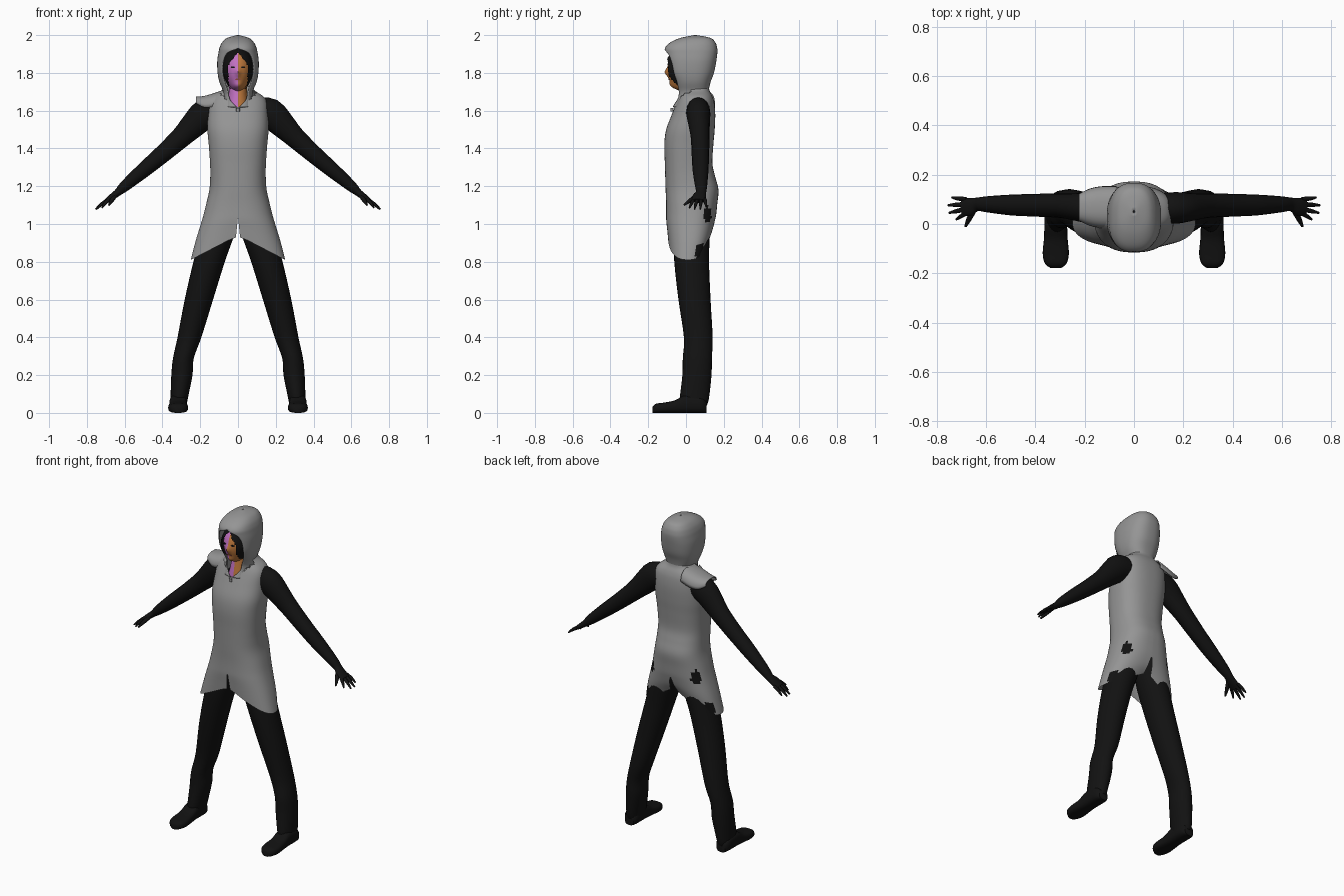
import bpy, bmesh, math
from mathutils import Vector

cube = bpy.data.objects.get("Cube")
if cube:
    bpy.data.objects.remove(cube)


def material(name, rgb):
    m = bpy.data.materials.new(name)
    m.use_nodes = True
    m.diffuse_color = (*rgb, 1)
    bsdf = m.node_tree.nodes["Principled BSDF"]
    bsdf.inputs["Base Color"].default_value = (*rgb, 1)
    bsdf.inputs["Roughness"].default_value = 0.8
    return m


GREY = material("grey cloth", (0.3, 0.3, 0.3))
BLACK = material("black cloth", (0.006, 0.006, 0.006))
VIOLET = material("violet skin", (0.55, 0.17, 0.55))
ORANGE = material("orange skin", (0.52, 0.19, 0.045))
BROWN = material("brown lips", (0.25, 0.06, 0.05))


def finish(name, bm, mats, rule=None):
    """Turn a bmesh into a smooth object, colouring faces by a rule."""
    bmesh.ops.remove_doubles(bm, verts=bm.verts, dist=0.0002)
    bmesh.ops.recalc_face_normals(bm, faces=bm.faces)
    if rule:
        for f in bm.faces:
            f.material_index = rule(f.calc_center_median())
    mesh = bpy.data.meshes.new(name)
    bm.to_mesh(mesh)
    bm.free()
    for m in mats:
        mesh.materials.append(m)
    ob = bpy.data.objects.new(name, mesh)
    bpy.context.collection.objects.link(ob)
    bpy.ops.object.select_all(action='DESELECT')
    ob.select_set(True)
    bpy.context.view_layer.objects.active = ob
    bpy.ops.object.shade_smooth_by_angle(angle=math.radians(50))
    return ob


def resample(rows, k):
    """Smooth curve through the rows, k steps between neighbours."""
    out = []
    for i in range(len(rows) - 1):
        p0, p1, p2 = rows[max(i - 1, 0)], rows[i], rows[i + 1]
        p3 = rows[min(i + 2, len(rows) - 1)]
        for j in range(k):
            t = j / k
            out.append([b + t / 2 * (c - a + t * (2 * a - 5 * b + 4 * c - d + t * (3 * (b - c) + d - a)))
                        for a, b, c, d in zip(p0, p1, p2, p3)])
    return out + [list(rows[-1])]


def power(v, e):
    return math.copysign(abs(v) ** e, v)


def ring(c, u, v, n=20, e=1.0, start=0.0, sweep=2 * math.pi, closed=True):
    """Superellipse points around c, spanned by u and v."""
    steps = n if closed else n - 1
    angles = [start + sweep * i / steps for i in range(n)]
    return [c + u * power(math.cos(a), e) + v * power(math.sin(a), e) for a in angles]


def loft(rings, closed=True, caps=True):
    bm = bmesh.new()
    vs = [[bm.verts.new(p) for p in r] for r in rings]
    n = len(vs[0])
    for a, b in zip(vs, vs[1:]):
        for i in range(n if closed else n - 1):
            j = (i + 1) % n
            bm.faces.new((a[i], a[j], b[j], b[i]))
    if caps:
        bm.faces.new(vs[0])
        bm.faces.new(vs[-1])
    return bm


def limb(name, rows, mat, side, k=3, n=16):
    """Tube along a path of (x, y, z, radius in y, radius across)."""
    rows = resample(rows, k)
    pts = [Vector((side * r[0], r[1], r[2])) for r in rows]
    rings = []
    for i, p in enumerate(pts):
        tangent = pts[min(i + 1, len(pts) - 1)] - pts[max(i - 1, 0)]
        v = tangent.cross(Vector((0, 1, 0))).normalized()
        u = v.cross(tangent).normalized()
        rings.append(ring(p, u * rows[i][3], v * rows[i][4], n))
    finish(name, loft(rings), [mat])


X, Y, Z = Vector((1, 0, 0)), Vector((0, 1, 0)), Vector((0, 0, 1))

# Sleeveless tunic: rows of height, half width, front y, back y
tunic_rows = [(.81, .25, -.095, .115), (.9, .225, -.1, .14), (1.0, .195, -.105, .155),
              (1.1, .17, -.105, .165), (1.18, .152, -.108, .172), (1.25, .147, -.11, .155),
              (1.32, .148, -.112, .14), (1.42, .155, -.115, .145), (1.5, .162, -.105, .152),
              (1.58, .16, -.075, .155), (1.64, .155, -.05, .15), (1.675, .135, -.035, .14),
              (1.705, .09, -.025, .125), (1.73, .07, -.015, .12)]
N = 64
rings = [ring(Vector((0, (f + b) / 2, z)), X * w, Y * (b - f) / 2, N, .82, math.pi / N)
         for z, w, f, b in resample(tunic_rows, 5)]
TOP = 1.05
for r in rings:
    for i, p in enumerate(r):
        # hem rises toward the middle, with a slit front and back
        if p.z < TOP:
            hem = .81 + .13 * max(0, 1 - abs(p.x) / .25)
            p.z = TOP - (TOP - p.z) * (TOP - hem) / (TOP - .81)
        if i in (N // 4 - 1, N // 4, 3 * N // 4 - 1, 3 * N // 4) and p.z < 1.2:
            p.x = math.copysign(max(.002, (1.04 - p.z) * (.22 if p.y > 0 else .1)), p.x)
bm = loft(rings, caps=False)
gone = []
for f in bm.faces:
    c = f.calc_center_median()
    slit = abs(c.x) < .001 and c.z < 1.03
    neckline = c.y < .03 and c.z > 1.62 and abs(c.x) < .05 * (c.z - 1.60) / .05
    if slit or neckline:
        gone.append(f)
bmesh.ops.delete(bm, geom=gone, context='FACES')


def holes(c):
    """Small dark tears on the back of the skirt."""
    for x, y, z, s in ((.15, .115, 1.05, .035), (.215, .075, .85, .04)):
        d = Vector(((abs(c.x) - x), (c.y - y) * 1.3, (c.z - z) * .8))
        if d.length < s:
            return 1
    return 0


finish("tunic", bm, [GREY, BLACK], holes)

# Cap of cloth over the right shoulder
cap_rows = [(-.07, .085, 1.712, .07), (-.13, .085, 1.692, .07), (-.18, .075, 1.678, .06), (-.222, .055, 1.674, .035)]
rings = [ring(Vector((x, .068, top - drop)), Y * w, Z * drop, 17, .8, 0, math.pi, False)
         for x, w, top, drop in resample(cap_rows, 4)]
cap = finish("shoulder_cap", loft(rings, closed=False, caps=False), [GREY])
cap.modifiers.new("thickness", 'SOLIDIFY').thickness = .006

# Hood: height, half width, front y, back y, half width of the face opening
hood_rows = [(1.62, .085, -.07, .145, .008), (1.66, .08, -.055, .13, .045), (1.7, .078, -.055, .12, .055),
             (1.75, .098, -.07, .13, .072), (1.8, .108, -.095, .148, .083), (1.86, .11, -.106, .16, .08),
             (1.905, .104, -.112, .166, .058), (1.932, .098, -.111, .165, 0), (1.96, .085, -.085, .156, 0),
             (1.985, .058, -.03, .13, 0), (2.0, .004, .045, .055, 0)]
rings = []
for z, w, f, b, gap in resample(hood_rows, 4):
    s = min(1, max(0, gap) / w) ** (1 / .8)
    a = math.asin(s)
    rings.append(ring(Vector((0, (f + b) / 2, z)), Y * (f - b) / 2, X * w, 49, .8,
                      a, 2 * (math.pi - a), False))
hood = finish("hood", loft(rings, closed=False, caps=False), [GREY])
thick = hood.modifiers.new("thickness", 'SOLIDIFY')
thick.thickness = .007
thick.offset = -1

# Head, split into two skin colours
HEAD = Vector((0, 0, 1.815))


def ball(radii, seg=48, rows=32):
    bm = bmesh.new()
    bmesh.ops.create_uvsphere(bm, u_segments=seg, v_segments=rows, radius=1)
    for v in bm.verts:
        jaw = 1 - .18 * max(0, -v.co.z)
        v.co = Vector((v.co.x * radii[0] * jaw, v.co.y * radii[1], v.co.z * radii[2])) + HEAD
    return bm


def skin(c):
    return 0 if c.x < 0 else 1


bm = ball((.074, .098, .115))
for v in bm.verts:
    if v.co.y < 0:
        nose = math.exp(-(v.co.x / .011) ** 2 - ((v.co.z - 1.803) / .02) ** 2)
        chin = math.exp(-(v.co.x / .03) ** 2 - ((v.co.z - 1.73) / .02) ** 2)
        v.co.y -= .016 * nose + .016 * chin
finish("head", bm, [VIOLET, ORANGE], skin)

neck = [ring(Vector((0, .025, z)), X * w, Y * d, 24)
        for z, w, d in ((1.58, .075, .075), (1.64, .058, .068), (1.69, .048, .058), (1.77, .048, .05))]
finish("neck", loft(neck), [VIOLET, ORANGE], skin)

# Hair with a parted opening over the face
bm = ball((.084, .122, .118), 64, 40)
gone = []
for f in bm.faces:
    c = f.calc_center_median()
    if c.y < -.01 and abs(c.x) < min(.05, (1.91 - c.z) * .75):
        gone.append(f)
bmesh.ops.delete(bm, geom=gone, context='FACES')
finish("hair", bm, [BLACK])

# Thin plates for eyes and mouth
for name, x, z, w, h, mat in (("left_eye", .026, 1.83, .011, .004, BLACK),
                              ("right_eye", -.026, 1.83, .011, .004, BLACK),
                              ("mouth", 0, 1.766, .017, .004, BROWN)):
    y = -.098 * math.sqrt(1 - (x / .074) ** 2 - ((z - HEAD.z) / .115) ** 2)
    plate = [ring(Vector((x, y + d, z)), X * w, Z * h, 12) for d in (-.004, .004)]
    finish(name, loft(plate), [mat])

arm = [(.1, .065, 1.6, .06, .07), (.17, .065, 1.585, .064, .08), (.24, .07, 1.52, .056, .068),
       (.3, .075, 1.46, .05, .056), (.4, .076, 1.37, .046, .047), (.5, .077, 1.285, .042, .04),
       (.6, .08, 1.2, .032, .029), (.635, .08, 1.168, .027, .02), (.665, .07, 1.145, .036, .017),
       (.695, .066, 1.122, .034, .013)]
finger_tips = [("little", .1, .738, .107, 1.09), ("ring", .08, .754, .076, 1.078),
               ("middle", .06, .75, .045, 1.078), ("index", .043, .72, .018, 1.085)]
leg = [(.075, .03, 1.08, .07, .09), (.107, .03, .95, .088, .095), (.153, .03, .8, .083, .092),
       (.207, .045, .6, .075, .085), (.257, .065, .4, .063, .076), (.289, .06, .29, .055, .077),
       (.297, .058, .2, .056, .077), (.311, .045, .08, .046, .077), (.314, .045, .04, .042, .066)]
foot = [(.108, .03, .06), (.08, .044, .085), (0, .046, .095), (-.06, .048, .066),
        (-.12, .053, .054), (-.16, .044, .048), (-.178, .022, .032)]

for label, side in (("left", 1), ("right", -1)):
    # Sleeve with palm, fingers and thumb
    limb(label + "_arm", arm, BLACK, side)
    for finger, y0, x, y, z in finger_tips:
        mid = ((.685 + x) / 2, (y0 + y) / 2, (1.13 + z) / 2 + .004)
        limb(f"{label}_{finger}_finger", [(.68, y0, 1.132, .009, .009), (*mid, .009, .009),
                                          (x, y, z, .004, .004)], BLACK, side, 3, 8)
    limb(label + "_thumb", [(.65, .055, 1.15, .012, .012), (.668, .022, 1.125, .011, .011),
                            (.683, -.01, 1.1, .005, .005)], BLACK, side, 3, 8)
    # Trouser leg and shoe
    rings = [ring(Vector((side * x, y, z)), X * w, Y * d, 24) for x, y, z, w, d in resample(leg, 4)]
    finish(label + "_leg", loft(rings), [BLACK])
    rings = [ring(Vector((side * .317, y, h / 2)), X * w, Z * h / 2, 20, .7)
             for y, w, h in resample(foot, 4)]
    finish(label + "_shoe", loft(rings), [BLACK])

# Small toggle at the collar
toggle = [ring(Vector((0, -.075, z)), X * .01, Y * .008, 10) for z in (1.595, 1.615)]
finish("collar_toggle", loft(toggle), [GREY])
